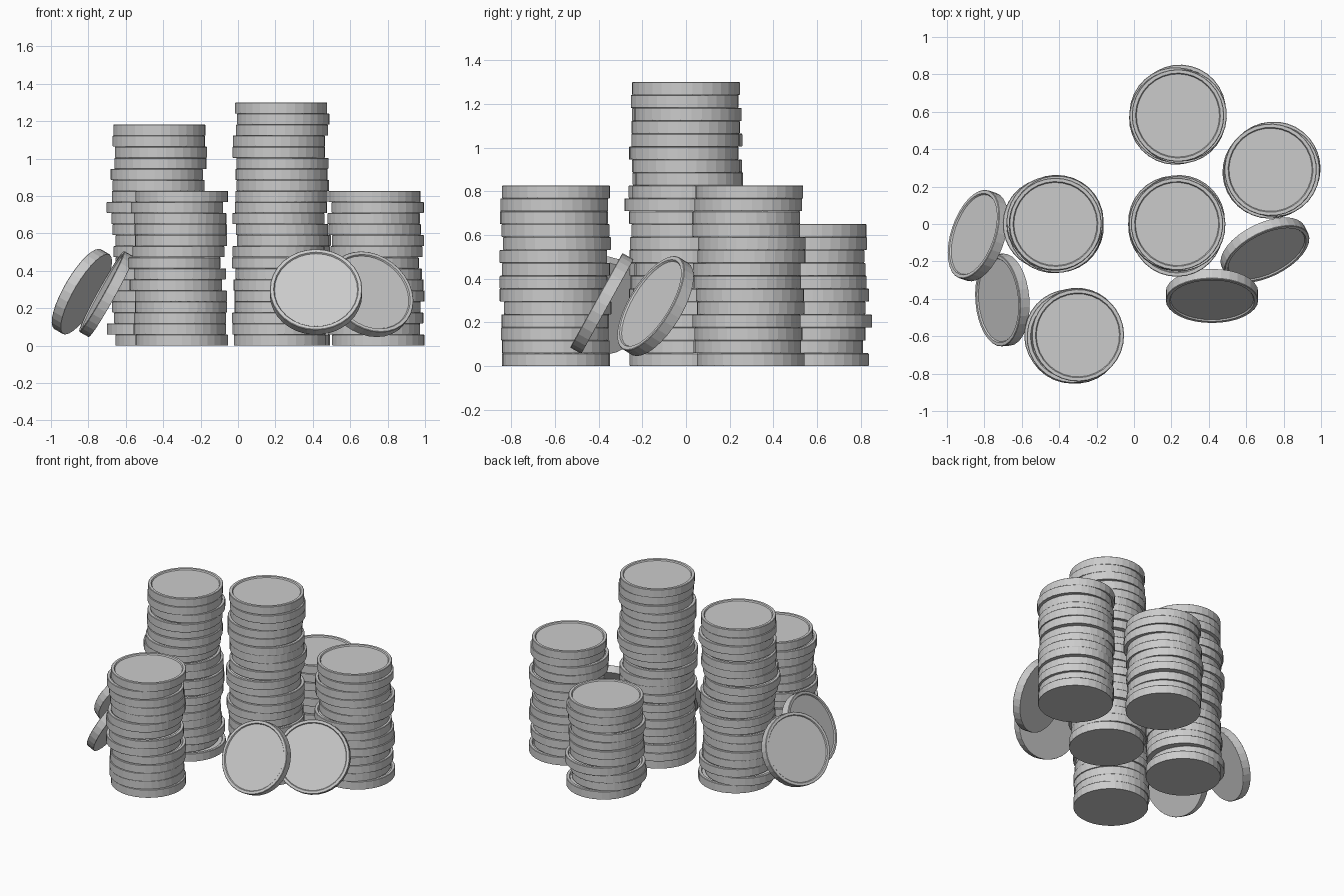
import bpy, bmesh, math, random
from mathutils import Matrix, Vector

if "Cube" in bpy.data.objects:
    bpy.data.objects.remove(bpy.data.objects["Cube"])

random.seed(7)
SIDES, R, T = 32, 0.247, 0.0591

# Coin half-profile (radius, height), centred on its own middle: flat back, raised rim in front
PROFILE = [(R - 0.002, -T / 2), (R, -T / 2 + 0.003), (R, T / 2 - 0.003),
           (R - 0.003, T / 2), (R - 0.02, T / 2), (R - 0.025, T / 2 - 0.008)]


def add_coin(bm, matrix):
    rings = []
    for r, z in PROFILE:
        rings.append([bm.verts.new(matrix @ Vector((r * math.cos(2 * math.pi * i / SIDES),
                                                    r * math.sin(2 * math.pi * i / SIDES), z)))
                      for i in range(SIDES)])
    for low, high in zip(rings, rings[1:]):
        for i in range(SIDES):
            j = (i + 1) % SIDES
            bm.faces.new((low[i], low[j], high[j], high[i]))
    bm.faces.new(rings[0][::-1])
    bm.faces.new(rings[-1])


def make_object(name, matrices):
    bm = bmesh.new()
    for m in matrices:
        add_coin(bm, m)
    mesh = bpy.data.meshes.new(name)
    bm.to_mesh(mesh)
    bm.free()
    bpy.context.collection.objects.link(bpy.data.objects.new(name, mesh))


# Upright stacks: x, y, number of coins, larger sideways slips {layer: (dx, dy)}
stacks = {
    "tall_stack": (0.23, 0.0, 22, {14: (0.01, 0.015), 12: (0.0, -0.035)}),
    "left_stack": (-0.42, 0.0, 20, {1: (-0.035, 0), 12: (-0.035, 0), 15: (-0.015, 0.01)}),
    "back_stack": (0.235, 0.58, 11, {3: (0.01, 0.025), 0: (0.01, 0.01)}),
    "right_stack": (0.735, 0.285, 14, {13: (-0.005, 0.005), 12: (0.012, 0.0)}),
    "front_stack": (-0.32, -0.595, 14, {13: (0.02, 0), 0: (0.02, 0), 7: (-0.02, 0)}),
}
for name, (x, y, count, slips) in stacks.items():
    coins = []
    for k in range(count):
        dx, dy = slips.get(k, (random.uniform(-0.016, 0.016), random.uniform(-0.016, 0.016)))
        if k == count - 1 and k not in slips:
            dx = dy = 0
        turn = Matrix.Rotation(random.uniform(0, 6.28), 4, 'Z')
        coins.append(Matrix.Translation((x + dx, y + dy, (k + 0.5) * T)) @ turn)
    make_object(name, coins)

# Loose coins leaning on the stacks: centre and face direction
leaning = {
    "leaning_coin_front": ((0.417, -0.385, 0.287), (0.0, -0.875, 0.485)),
    "leaning_coin_right": ((0.70, -0.14, 0.275), (0.39, -0.785, 0.485)),
    "leaning_coin_left_back": ((-0.835, -0.062, 0.289), (-0.83, 0.28, 0.485)),
    "leaning_coin_left_front": ((-0.704, -0.406, 0.276), (-0.87, -0.07, 0.485)),
}
for name, (centre, normal) in leaning.items():
    rot = Vector(normal).to_track_quat('Z', 'Y').to_matrix().to_4x4()
    make_object(name, [Matrix.Translation(centre) @ rot])
